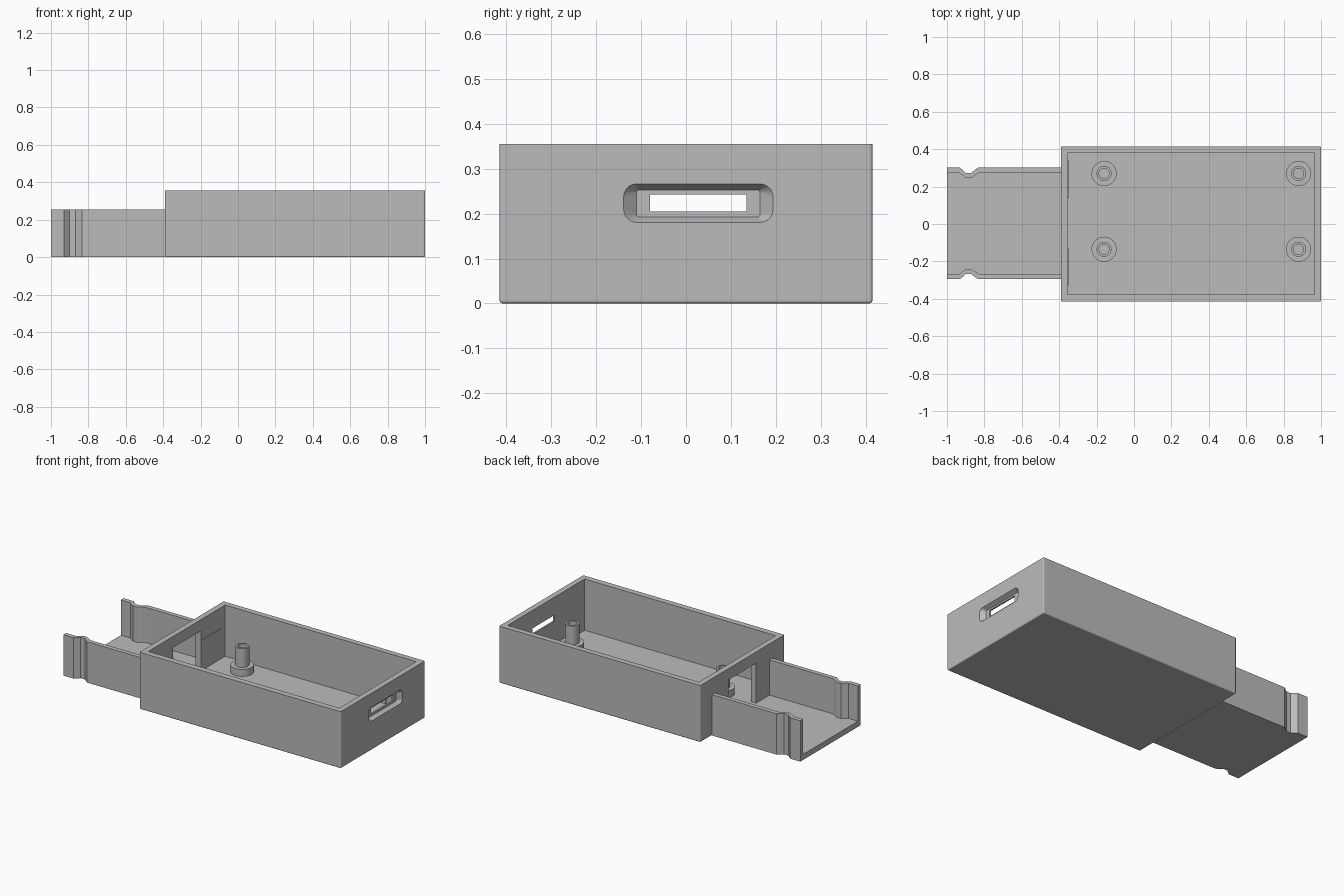
import bpy, bmesh, math
from mathutils import Vector

old = bpy.data.objects.get("Cube")
if old:
    bpy.data.objects.remove(old, do_unlink=True)

grey = bpy.data.materials.new("plain grey")
grey.use_nodes = True
colour = (0.5, 0.5, 0.5, 1)
grey.diffuse_color = colour
grey.node_tree.nodes["Principled BSDF"].inputs["Base Color"].default_value = colour

FLOOR = 0.035


def finish(name, bm):
    bmesh.ops.recalc_face_normals(bm, faces=bm.faces)
    mesh = bpy.data.meshes.new(name)
    bm.to_mesh(mesh)
    bm.free()
    mesh.materials.append(grey)
    obj = bpy.data.objects.new(name, mesh)
    bpy.context.collection.objects.link(obj)
    return obj


def block(name, lo, hi, bevel=0):
    bm = bmesh.new()
    bmesh.ops.create_cube(bm, size=1)
    for v in bm.verts:
        v.co = [a + (b - a) * (c + 0.5) for a, b, c in zip(lo, hi, v.co)]
    if bevel:  # round everything except the top rim
        edges = [e for e in bm.edges if min(v.co.z for v in e.verts) < hi[2] - 0.001]
        bmesh.ops.bevel(bm, geom=edges, offset=bevel, segments=3, profile=0.5, affect='EDGES')
    return finish(name, bm)


def prism(name, outline, z0, z1):
    bm = bmesh.new()
    face = bm.faces.new([bm.verts.new((x, y, z0)) for x, y in outline])
    side = bmesh.ops.extrude_face_region(bm, geom=[face], use_keep_orig=True)
    for v in side["geom"]:
        if isinstance(v, bmesh.types.BMVert):
            v.co.z = z1
    return finish(name, bm)


def rounded_rect(y0, y1, z0, z1, r, steps=5):
    corners = [(y1 - r, z1 - r), (y0 + r, z1 - r), (y0 + r, z0 + r), (y1 - r, z0 + r)]
    pts = []
    for i, (cy, cz) in enumerate(corners):
        for s in range(steps + 1):
            a = (i + s / steps) * math.pi / 2
            pts.append((cy + r * math.cos(a), cz + r * math.sin(a)))
    return pts


def funnel(name, x_in, inner, x_out, outer):
    bm = bmesh.new()
    a = [bm.verts.new((x_in, y, z)) for y, z in inner]
    b = [bm.verts.new((x_out, y, z)) for y, z in outer]
    bm.faces.new(a)
    bm.faces.new(b)
    for i in range(len(a)):
        j = (i + 1) % len(a)
        bm.faces.new((a[i], a[j], b[j], b[i]))
    return finish(name, bm)


def cut(target, cutter):
    mod = target.modifiers.new("cut", 'BOOLEAN')
    mod.operation = 'DIFFERENCE'
    mod.solver = 'EXACT'
    mod.object = cutter
    bpy.context.view_layer.objects.active = target
    bpy.ops.object.modifier_apply(modifier=mod.name)
    bpy.data.objects.remove(cutter, do_unlink=True)


# Main open box with its cavity
box = block("box_shell", (-0.39, -0.415, 0), (1, 0.415, 0.355), bevel=0.007)
cut(box, block("cavity", (-0.355, -0.378, FLOOR), (0.965, 0.38, 0.5)))

# Doorway between box and tray
cut(box, block("doorway", (-0.5, -0.135, FLOOR), (-0.3, 0.14, 0.285)))

# Flared port in the end wall
cut(box, funnel("flare", 0.975, rounded_rect(-0.11, 0.165, 0.193, 0.253, 0.006),
                1.001, rounded_rect(-0.14, 0.195, 0.18, 0.267, 0.03)))
cut(box, block("port", (0.9, -0.08, 0.205), (1.1, 0.135, 0.243)))

# Narrow snap ridges either side of the doorway
for name, y0, y1 in (("right", -0.33, -0.135), ("left", 0.14, 0.34)):
    block("snap_ridge_" + name, (-0.356, y0, 0.22), (-0.351, y1, 0.226))

# Tray: floor outline follows the pinched side walls
outer = [(-1, 0.298), (-0.93, 0.298), (-0.9, 0.271), (-0.87, 0.271), (-0.835, 0.298), (-0.389, 0.298)]
inner = [(-1, 0.27), (-0.935, 0.27), (-0.9, 0.245), (-0.87, 0.245), (-0.83, 0.27), (-0.389, 0.27)]
MID = 0.003


def side(points, s):
    return [(x, MID + s * y) for x, y in points]


prism("tray_floor", side(outer, 1) + side(outer, -1)[::-1], 0, FLOOR)
for name, s in (("left", 1), ("right", -1)):
    prism("tray_wall_" + name, side(outer, s) + side(inner, s)[::-1], FLOOR, 0.255)

# Hollow standoffs on round feet
profile = [(0.067, FLOOR), (0.067, 0.078), (0.04, 0.078), (0.04, 0.195),
           (0.027, 0.195), (0.027, 0.078), (0, 0.078)]
for x in (-0.16, 0.88):
    for y in (-0.135, 0.27):
        bm = bmesh.new()
        verts = [bm.verts.new((r, 0, z)) for r, z in profile]
        edges = [bm.edges.new(pair) for pair in zip(verts, verts[1:])]
        bmesh.ops.spin(bm, geom=verts + edges, cent=(0, 0, 0), axis=(0, 0, 1),
                       angle=math.tau, steps=32)
        bmesh.ops.remove_doubles(bm, verts=bm.verts, dist=0.0005)
        bmesh.ops.translate(bm, verts=bm.verts, vec=Vector((x, y, 0)))
        post = finish("standoff", bm)
        bpy.ops.object.select_all(action='DESELECT')
        post.select_set(True)
        bpy.context.view_layer.objects.active = post
        bpy.ops.object.shade_smooth_by_angle(angle=math.radians(30))
